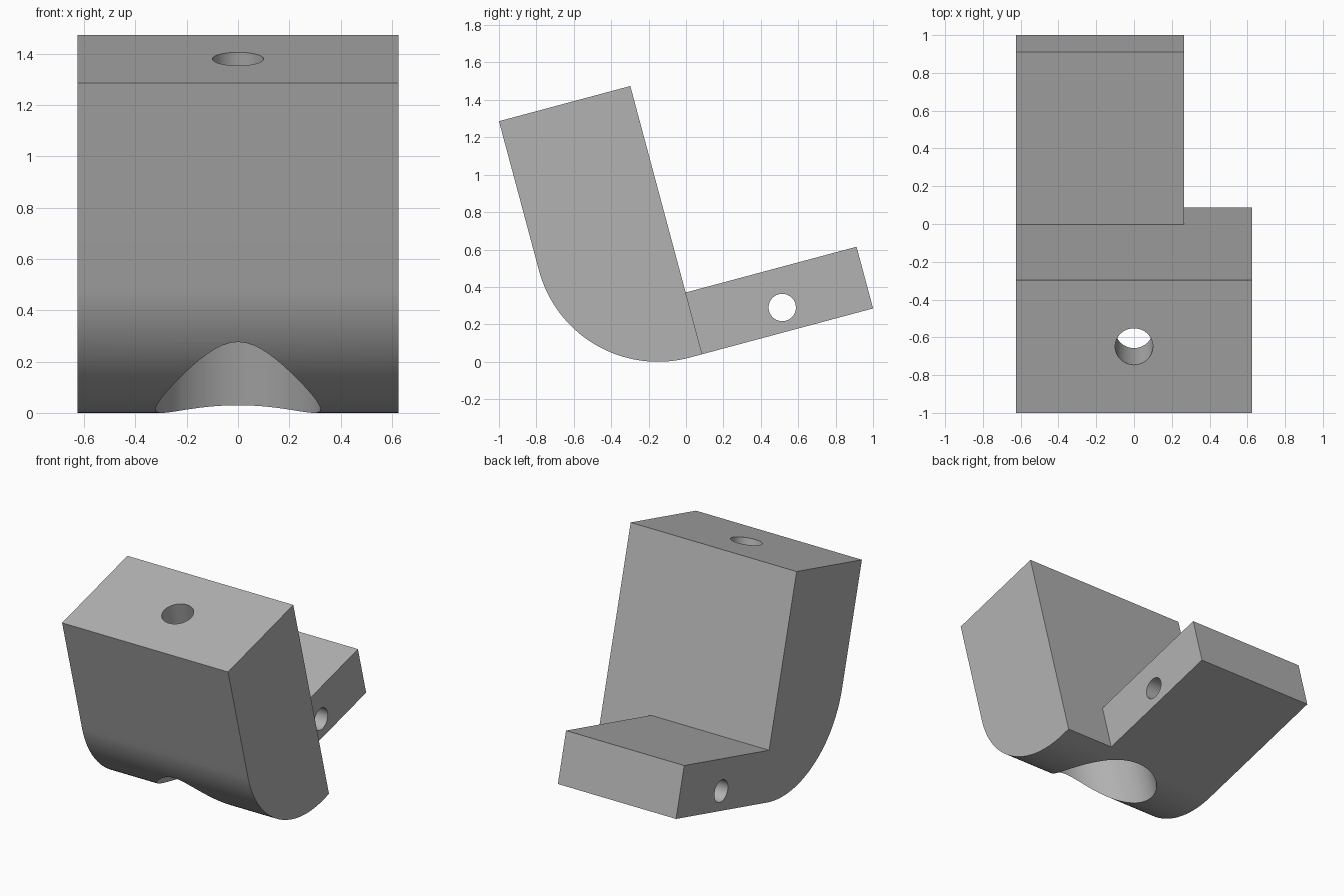
import bpy
import bmesh
import math
from mathutils import Matrix

cube = bpy.data.objects.get("Cube")
if cube:
    bpy.data.objects.remove(cube, do_unlink=True)

TILT = Matrix.Rotation(math.radians(15), 4, 'X')

# Section sizes, measured square to the tilted bracket
FRONT, BACK, TAB_END = -0.633, 0.094, 1.04
BOTTOM, TAB_TOP, TOP = 0.0165, 0.358, 1.501
HALF_WIDTH, TAB_SIDE = 0.625, 0.265
BEND = 0.658

grey = bpy.data.materials.new("plain grey")
grey.use_nodes = True
grey.diffuse_color = (0.45, 0.45, 0.45, 1)
grey.node_tree.nodes["Principled BSDF"].inputs["Base Color"].default_value = grey.diffuse_color


def prism(name, outline, x0, x1):
    """Extrude a (y, z) outline along x and tilt it."""
    bm = bmesh.new()
    face = bm.faces.new([bm.verts.new((x0, y, z)) for y, z in outline])
    side = bmesh.ops.extrude_face_region(bm, geom=[face])
    moved = [v for v in side["geom"] if isinstance(v, bmesh.types.BMVert)]
    bmesh.ops.translate(bm, verts=moved, vec=(x1 - x0, 0, 0))
    return finish(name, bm)


def cylinder(name, radius, length, centre, turn=Matrix()):
    bm = bmesh.new()
    bmesh.ops.create_cone(bm, cap_ends=True, segments=64, radius1=radius, radius2=radius,
                          depth=length, matrix=Matrix.Translation(centre) @ turn)
    return finish(name, bm)


def finish(name, bm):
    bm.transform(TILT)
    bmesh.ops.recalc_face_normals(bm, faces=bm.faces)
    mesh = bpy.data.meshes.new(name)
    bm.to_mesh(mesh)
    bm.free()
    mesh.materials.append(grey)
    obj = bpy.data.objects.new(name, mesh)
    bpy.context.collection.objects.link(obj)
    return obj


# Bracket: thick upright, rounded heel and thin tab in one section
heel = []
for i in range(49):
    a = math.pi + i / 48 * math.pi / 2
    heel.append((FRONT + BEND + BEND * math.cos(a), BOTTOM + BEND + BEND * math.sin(a)))
outline = [(FRONT, TOP)] + heel + [(TAB_END, BOTTOM), (TAB_END, TAB_TOP),
                                   (BACK, TAB_TOP), (BACK, TOP)]
bracket = prism("bracket", outline, -HALF_WIDTH, HALF_WIDTH)

# Cutters: tab notch, top bore, wide bore from below, cross hole in the tab
mid = (FRONT + BACK) / 2
ceiling = TOP - 0.342
notch = [(BACK, -0.5), (1.5, -0.5), (1.5, 1), (BACK, 1)]
cutters = [
    prism("notch_cutter", notch, TAB_SIDE, 1),
    cylinder("wide_bore_cutter", 0.322, ceiling + 0.5, (0, mid, (ceiling - 0.5) / 2)),
    cylinder("top_bore_cutter", 0.1, 1, (0, mid, TOP - 0.3)),
    cylinder("cross_hole_cutter", 0.073, 2, (0, 0.572, 0.147), Matrix.Rotation(math.pi / 2, 4, 'Y')),
]

bpy.ops.object.select_all(action='DESELECT')
bracket.select_set(True)
bpy.context.view_layer.objects.active = bracket
for cutter in cutters:
    cutter.hide_render = True
    cut = bracket.modifiers.new("cut", 'BOOLEAN')
    cut.operation = 'DIFFERENCE'
    cut.solver = 'EXACT'
    cut.object = cutter
    bpy.ops.object.modifier_apply(modifier=cut.name)
    bpy.data.objects.remove(cutter, do_unlink=True)

bpy.ops.object.shade_smooth_by_angle(angle=math.radians(30))
